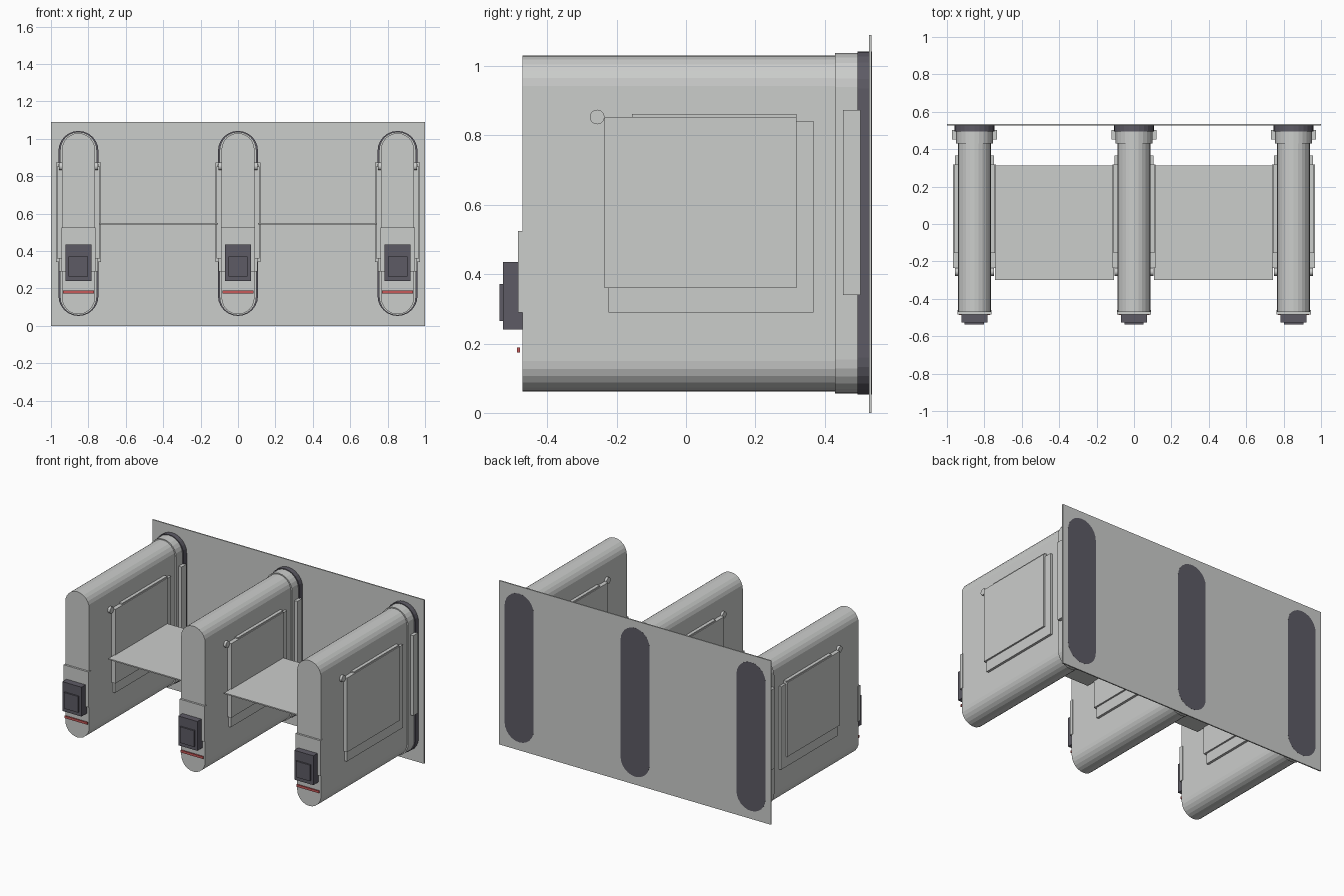
import bpy, bmesh, math

if "Cube" in bpy.data.objects:
    bpy.data.objects.remove(bpy.data.objects["Cube"])


def material(name, rgb):
    m = bpy.data.materials.new(name)
    m.diffuse_color = (*rgb, 1)
    m.use_nodes = True
    m.node_tree.nodes["Principled BSDF"].inputs["Base Color"].default_value = m.diffuse_color
    return m


GREY = material("light_grey", (0.60, 0.61, 0.60))
DARK = material("dark_grey", (0.11, 0.105, 0.13))
RED = material("red", (0.58, 0.10, 0.10))


def finish(name, bm, mat):
    bmesh.ops.recalc_face_normals(bm, faces=bm.faces)
    me = bpy.data.meshes.new(name)
    bm.to_mesh(me)
    bm.free()
    me.materials.append(mat)
    ob = bpy.data.objects.new(name, me)
    bpy.context.collection.objects.link(ob)
    return ob


def box(name, x, y, z, mat):
    """Box from (min, max) ranges on each axis."""
    bm = bmesh.new()
    bmesh.ops.create_cube(bm, size=1)
    for v in bm.verts:
        v.co = [r[0] + (c + 0.5) * (r[1] - r[0]) for c, r in zip(v.co, (x, y, z))]
    return finish(name, bm, mat)


def stadium(name, cx, r, y, z, mat, seg=12):
    """Round-ended upright slab extruded along y."""
    bm = bmesh.new()
    ring = []
    for zc, start in ((z[1] - r, 0), (z[0] + r, math.pi)):
        for i in range(seg + 1):
            a = start + math.pi * i / seg
            ring.append(bm.verts.new((cx + r * math.cos(a), y[0], zc + r * math.sin(a))))
    face = bm.faces.new(ring)
    out = bmesh.ops.extrude_face_region(bm, geom=[face])["geom"]
    for v in out:
        if isinstance(v, bmesh.types.BMVert):
            v.co.y = y[1]
    return finish(name, bm, mat)


def side_disc(name, x0, x1, y, z, r, mat):
    """Round knob whose axis runs along x."""
    bm = bmesh.new()
    bmesh.ops.create_cone(bm, cap_ends=True, segments=24, radius1=r, radius2=r, depth=abs(x1 - x0))
    for v in bm.verts:
        a, b, c = v.co
        v.co = ((x0 + x1) / 2 + c, y + a, z + b)
    return finish(name, bm, mat)


# back wall
box("back_wall", (-1, 1), (0.527, 0.535), (0, 1.09), GREY)

for label, cx in (("left", -0.853), ("middle", 0.0), ("right", 0.853)):
    # rounded arm and its mounting collars
    stadium(label + "_arm_body", cx, 0.088, (-0.471, 0.44), (0.062, 1.03), GREY)
    stadium(label + "_arm_collar", cx, 0.098, (0.43, 0.50), (0.056, 1.037), GREY)
    stadium(label + "_mounting_ring", cx, 0.107, (0.494, 0.5355), (0.053, 1.042), DARK)

    # front reader, screen and indicator strip
    box(label + "_front_plate", (cx - 0.092, cx + 0.092), (-0.484, -0.46), (0.29, 0.525), GREY)
    box(label + "_reader", (cx - 0.07, cx + 0.07), (-0.527, -0.465), (0.24, 0.435), DARK)
    box(label + "_reader_button", (cx - 0.052, cx + 0.052), (-0.537, -0.52), (0.265, 0.372), DARK)
    box(label + "_indicator", (cx - 0.083, cx + 0.083), (-0.487, -0.479), (0.174, 0.189), RED)

    # side panels, mirrored on both faces of the arm
    for side, s in (("inner", -1), ("outer", 1)):
        def span(a, b):
            return tuple(sorted((cx + s * a, cx + s * b)))
        n = f"{label}_{side}_"
        box(n + "base_panel", span(0.08, 0.104), (-0.223, 0.367), (0.29, 0.842), GREY)
        box(n + "top_panel", span(0.08, 0.110), (-0.155, 0.318), (0.40, 0.862), GREY)
        box(n + "cover_panel", span(0.08, 0.115), (-0.235, 0.318), (0.36, 0.853), GREY)
        box(n + "rear_strip", span(0.09, 0.120), (0.453, 0.503), (0.34, 0.873), GREY)
        side_disc(n + "knob", cx + s * 0.08, cx + s * 0.104, -0.256, 0.853, 0.021, GREY)

# barrier flaps between the arms
for label, s in (("left", -1), ("right", 1)):
    xs = tuple(sorted((s * 0.108, s * 0.744)))
    box(label + "_flap", xs, (-0.30, 0.312), (0.542, 0.55), GREY)
